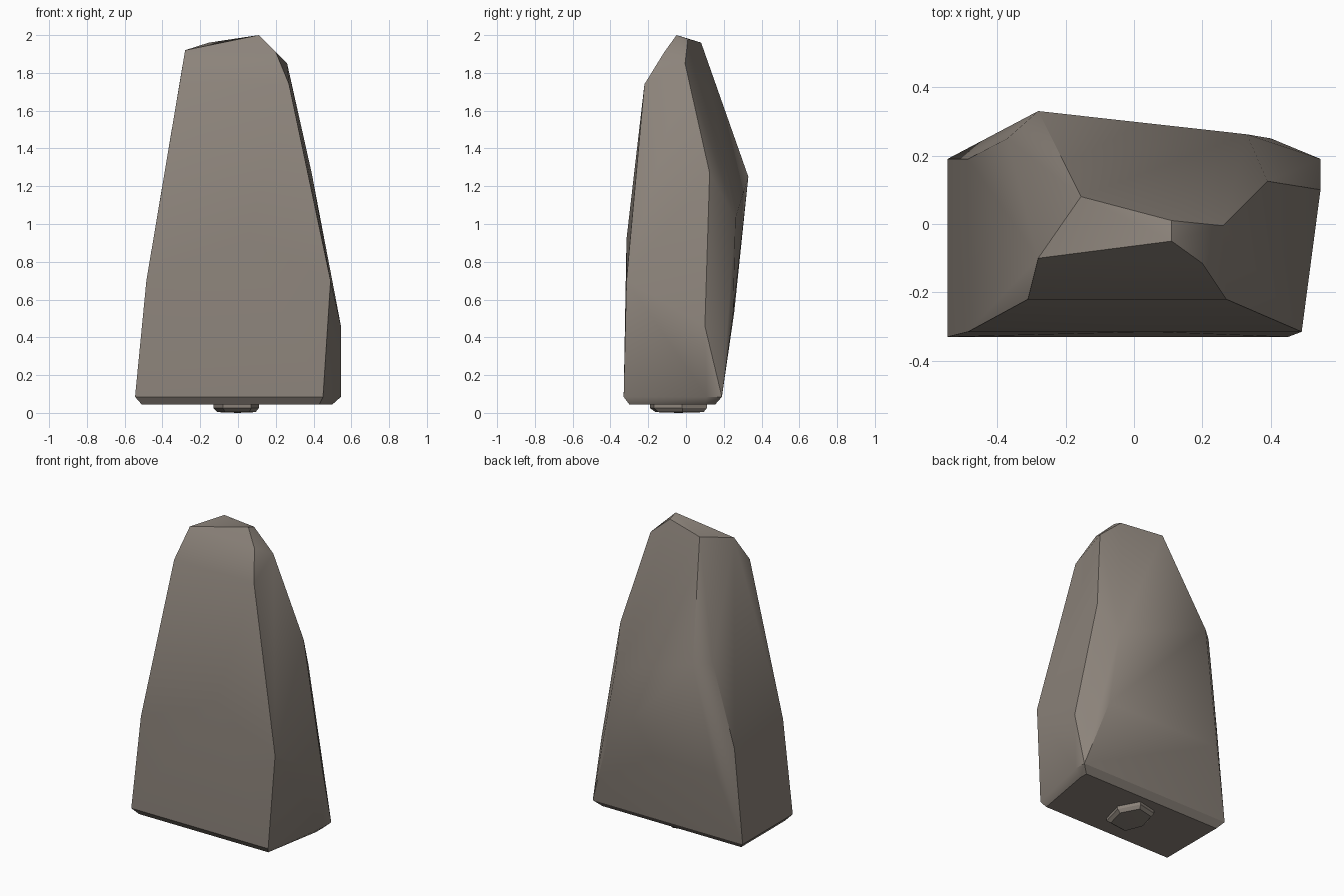
import bpy, bmesh, math

if "Cube" in bpy.data.objects:
    bpy.data.objects.remove(bpy.data.objects["Cube"])

stone = bpy.data.materials.new("warm grey stone")
stone.diffuse_color = (0.265, 0.230, 0.198, 1)
stone.use_nodes = True
stone.node_tree.nodes["Principled BSDF"].inputs["Base Color"].default_value = stone.diffuse_color


def hull(name, points):
    """Chiselled block: convex skin around a few corner points."""
    bm = bmesh.new()
    for p in points:
        bm.verts.new(p)
    bmesh.ops.convex_hull(bm, input=bm.verts[:])
    loose = [v for v in bm.verts if not v.link_faces]
    bmesh.ops.delete(bm, geom=loose, context='VERTS')
    bmesh.ops.recalc_face_normals(bm, faces=bm.faces[:])
    mesh = bpy.data.meshes.new(name)
    bm.to_mesh(mesh)
    bm.free()
    mesh.materials.append(stone)
    ob = bpy.data.objects.new(name, mesh)
    bpy.context.collection.objects.link(ob)
    bpy.ops.object.select_all(action='DESELECT')
    ob.select_set(True)
    bpy.context.view_layer.objects.active = ob
    bpy.ops.object.shade_smooth_by_angle(angle=math.radians(30))
    return ob


# Standing stone
base = [(-.545, -.33), (.45, -.33), (.545, .11), (.545, .19), (-.545, .19)]
foot = [(-.51, -.30), (.43, -.30), (.50, .10), (.50, .155), (-.51, .155)]
points = [(x, y, .085) for x, y in base] + [(x, y, .045) for x, y in foot]
points += [
    # front face corners
    (-.485, -.315, .70), (.49, -.315, .70), (.05, -.315, .92),
    (-.31, -.22, 1.74), (.27, -.22, 1.74),
    # crown
    (-.28, -.10, 1.92), (.20, -.115, 1.91), (.11, -.05, 2.0),
    (.11, .01, 1.98), (-.155, .08, 1.96), (.26, -.005, 1.85),
    # right edge
    (.545, .10, .46), (.39, .125, 1.27), (.33, .262, 1.03), (.40, .25, .53),
    # back and left edge
    (-.28, .33, 1.25), (-.37, .25, 1.25), (-.40, .255, .53), (-.485, .19, .70),
]
hull("standing_stone", points)

# Small pebble the stone rests on
ring = [(-.13, -.06), (-.08, -.19), (.07, -.17), (.11, -.02), (.04, .11), (-.09, .08)]
hull("base_pebble", [(x, y, .06) for x, y in ring]
     + [(x, y, .025) for x, y in ring]
     + [(x * .85, y * .85, .004) for x, y in ring]
     + [(0, -.04, 0)])
